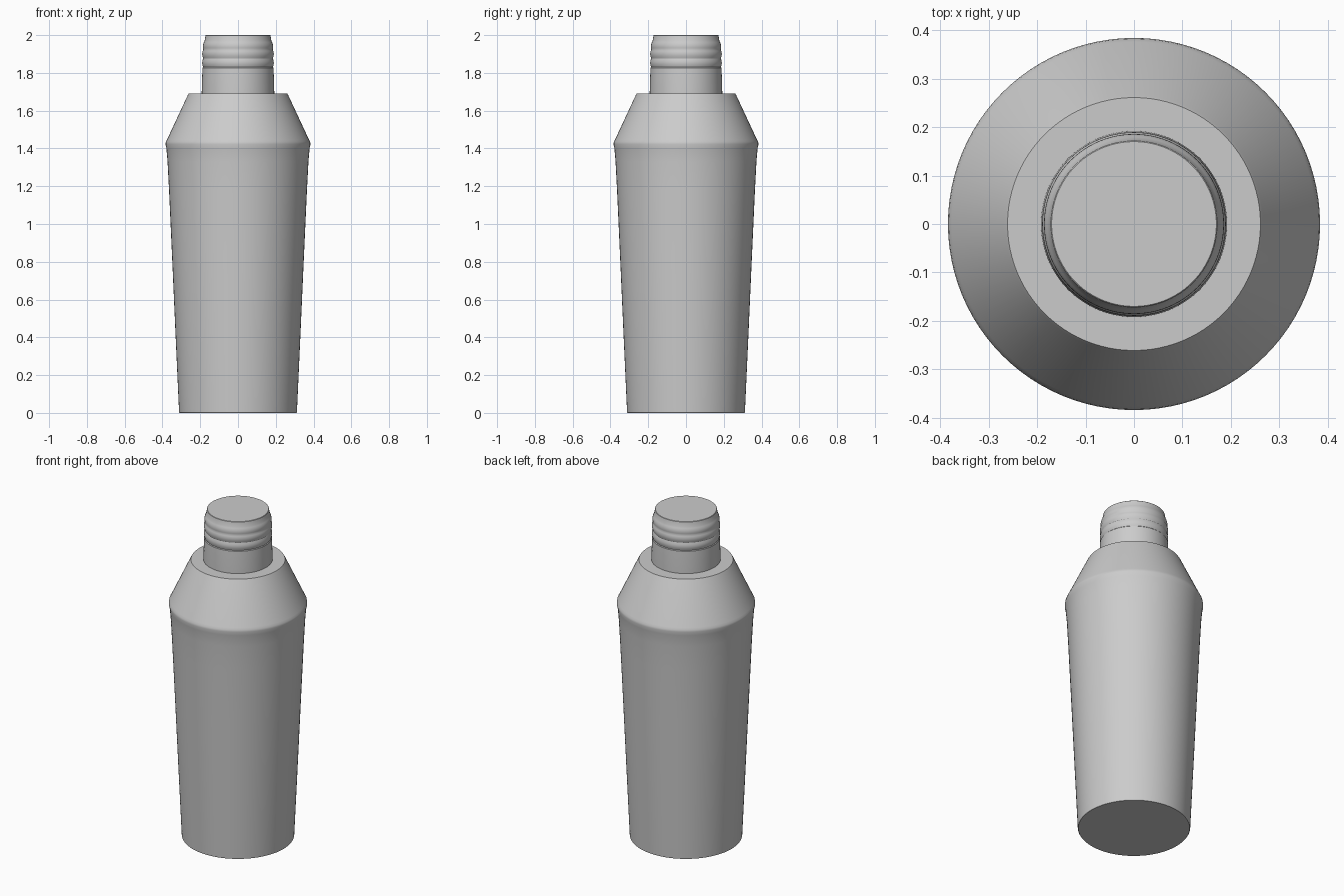
import bpy, bmesh, math

if "Cube" in bpy.data.objects:
    bpy.data.objects.remove(bpy.data.objects["Cube"])

SEGMENTS = 96


def lathe(name, profile, angle=25):
    """Spin an (r, z) profile around z into a smooth shaded object."""
    bm = bmesh.new()
    rings = []
    for r, z in profile:
        if r < 1e-6:
            rings.append([bm.verts.new((0, 0, z))])
        else:
            rings.append([bm.verts.new((r * math.cos(2 * math.pi * i / SEGMENTS),
                                        r * math.sin(2 * math.pi * i / SEGMENTS), z))
                          for i in range(SEGMENTS)])
    for a, b in zip(rings, rings[1:]):
        for i in range(SEGMENTS):
            j = (i + 1) % SEGMENTS
            if len(a) == 1:
                bm.faces.new((a[0], b[j], b[i]))
            elif len(b) == 1:
                bm.faces.new((a[i], a[j], b[0]))
            else:
                bm.faces.new((a[i], a[j], b[j], b[i]))
    bmesh.ops.recalc_face_normals(bm, faces=bm.faces)
    mesh = bpy.data.meshes.new(name)
    bm.to_mesh(mesh)
    bm.free()
    obj = bpy.data.objects.new(name, mesh)
    bpy.context.collection.objects.link(obj)
    bpy.ops.object.select_all(action='DESELECT')
    obj.select_set(True)
    bpy.context.view_layer.objects.active = obj
    bpy.ops.object.shade_smooth_by_angle(angle=math.radians(angle))
    return obj


# Tapered tin and sloping shoulder, one outer skin
lathe("shaker_body", [
    (0, 0), (0.309, 0), (0.312, 0.004), (0.330, 0.4), (0.350, 0.85),
    (0.365, 1.18), (0.373, 1.33), (0.379, 1.40), (0.384, 1.423),
    (0.382, 1.435), (0.376, 1.446), (0.266, 1.682), (0.261, 1.690), (0, 1.690)])

# Cap with three shallow rounded grip rings
cap = [(0, 1.692), (0.192, 1.692), (0.192, 1.70), (0.189, 1.80), (0.188, 1.826)]
for ring in range(3):
    z0 = 1.83 + ring * 0.047
    cap += [(0.1845 + 0.005 * math.sin(math.pi * k / 6), z0 + 0.047 * k / 6)
            for k in range(6)]
cap += [(0.1845, 1.971), (0.172, 1.998), (0.170, 2.0), (0, 2.0)]
# Taper the upper part of the cap inwards
cap = [(max(r - 0.16 * max(0, z - 1.92) * (z < 1.98), 0), z) for r, z in cap]
lathe("cap", cap, 35)
